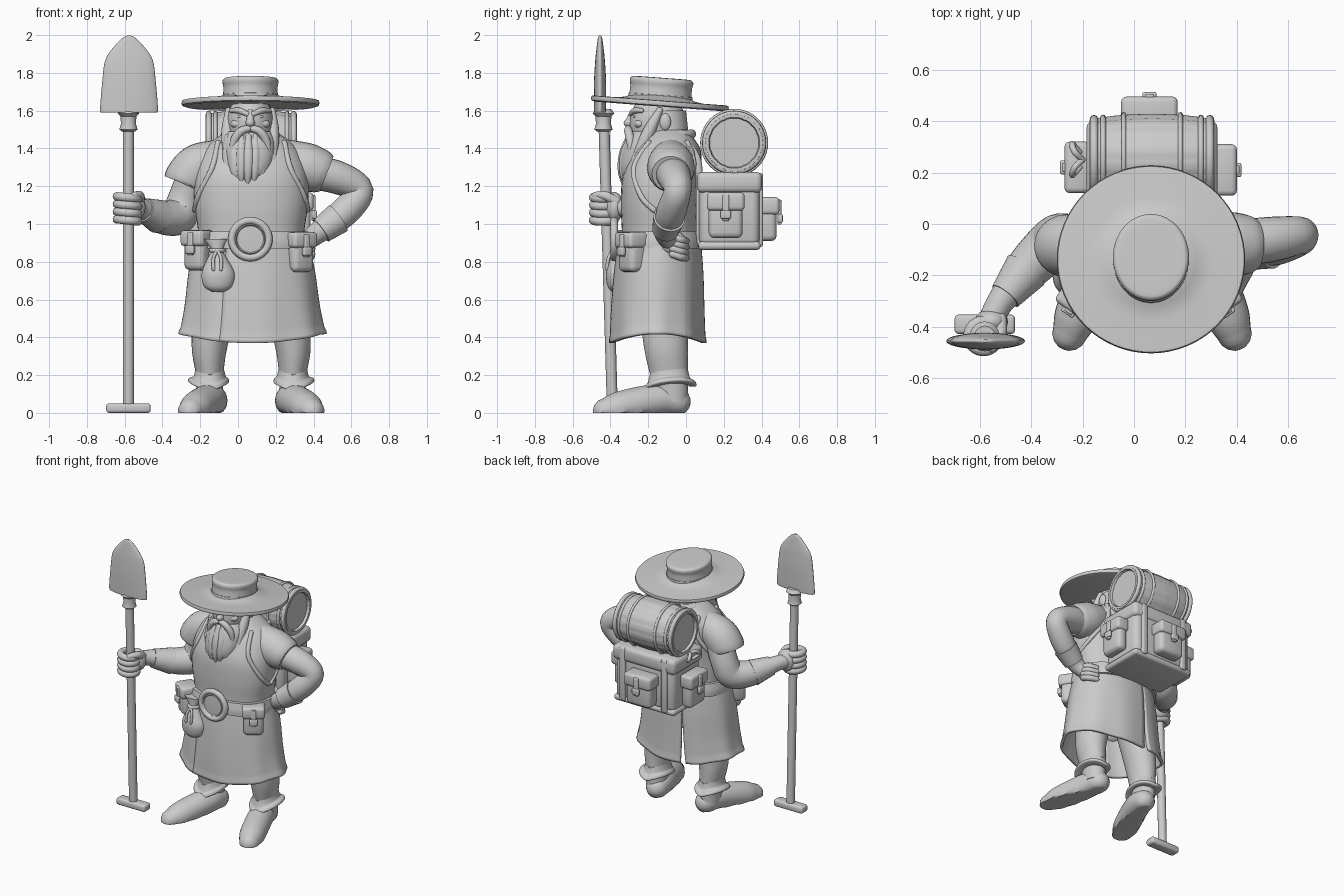
import bpy, bmesh
from math import sin, cos, pi, radians, copysign
from mathutils import Vector, Matrix

if "Cube" in bpy.data.objects:
    bpy.data.objects.remove(bpy.data.objects["Cube"], do_unlink=True)

clay = bpy.data.materials.new("plain grey")
clay.use_nodes = True
clay.diffuse_color = (0.6, 0.6, 0.6, 1)
clay.node_tree.nodes["Principled BSDF"].inputs["Base Color"].default_value = clay.diffuse_color
parts = []
MID = 0.07  # body centre line
move = Matrix.Translation


def turn(degrees, axis):
    return Matrix.Rotation(radians(degrees), 4, axis)


def add(name, bm, matrix=None):
    bmesh.ops.recalc_face_normals(bm, faces=bm.faces)
    if matrix:
        bm.transform(matrix)
    mesh = bpy.data.meshes.new(name)
    bm.to_mesh(mesh)
    bm.free()
    mesh.materials.append(clay)
    obj = bpy.data.objects.new(name, mesh)
    bpy.context.collection.objects.link(obj)
    parts.append(obj)
    return obj


def skin(name, rows, wrap=True, loop=False, matrix=None):
    """Surface through rows of points."""
    bm = bmesh.new()
    grid = [[bm.verts.new(p) for p in row] for row in rows]
    count = len(grid[0])
    pairs = list(zip(grid, grid[1:])) + ([(grid[-1], grid[0])] if loop else [])
    for low, high in pairs:
        for i in range(count if wrap else count - 1):
            j = (i + 1) % count
            bm.faces.new((low[i], low[j], high[j], high[i]))
    if wrap and not loop:
        bm.faces.new(grid[0])
        bm.faces.new(grid[-1])
    return add(name, bm, matrix)


def spline(points, steps=6):
    """Smooth curve through tuples of any length."""
    out = []
    last = len(points) - 1
    for i in range(last):
        quad = [points[max(0, min(last, i + k))] for k in (-1, 0, 1, 2)]
        for s in range(steps):
            t = s / steps
            out.append(tuple(b + t * ((c - a) + t * ((a + a - 5 * b + 4 * c - d)
                       + t * (3 * (b - c) + d - a))) / 2 for a, b, c, d in zip(*quad)))
    return out + [points[-1]]


def rim(angle, ring, power=0.85):
    z, cx, cy, rx, ry = ring
    c, s = cos(angle), sin(angle)
    return Vector((cx + rx * copysign(abs(c) ** power, c), cy + ry * copysign(abs(s) ** power, s), z))


def loft(name, rings, power=0.85, count=48):
    return skin(name, [[rim(2 * pi * i / count, r, power) for i in range(count)] for r in spline(rings)])


def tube(name, points, rounded=True, count=16):
    """Round limb through points given as x, y, z, radius."""
    path = spline(points)
    spots = [Vector(p[:3]) for p in path]
    sizes = [p[3] for p in path]
    tangents = [(spots[min(i + 1, len(spots) - 1)] - spots[max(i - 1, 0)]).normalized()
                for i in range(len(spots))]
    frame = tangents[0].to_track_quat('Z', 'Y')
    rows, before = [], tangents[0]
    for i, (spot, size, way) in enumerate(zip(spots, sizes, tangents)):
        frame = before.rotation_difference(way) @ frame
        before = way
        stages = [(0, 1)]
        dome = [(sin(a), cos(a)) for a in (0.4, 0.8, 1.2, 1.5)]
        if rounded and i == 0:
            stages = [(-h, w) for h, w in reversed(dome)] + stages
        if rounded and i == len(spots) - 1:
            stages += dome
        for h, w in stages:
            rows.append([spot + way * h * size + frame @ Vector((cos(2 * pi * k / count),
                        sin(2 * pi * k / count), 0)) * size * w for k in range(count)])
    return skin(name, rows)


def torus(name, spot, big, small, matrix=Matrix(), count=40):
    rows = [[((big + small * cos(v)) * cos(u), (big + small * cos(v)) * sin(u), small * sin(v))
             for v in (2 * pi * k / 10 for k in range(10))] for u in (2 * pi * i / count for i in range(count))]
    return skin(name, rows, loop=True, matrix=move(spot) @ matrix)


def lathe(name, profile, matrix, count=64, grooves=0):
    def reach(r, i):
        return r * (0.98 if grooves and i % grooves == 0 else 1)
    rows = [[(reach(r, i) * cos(2 * pi * i / count), reach(r, i) * sin(2 * pi * i / count), z)
             for i in range(count)] for r, z in profile]
    return skin(name, rows, matrix=matrix)


def ball(name, spot, size, matrix=Matrix()):
    bm = bmesh.new()
    bmesh.ops.create_uvsphere(bm, u_segments=24, v_segments=16, radius=1)
    return add(name, bm, move(spot) @ matrix @ Matrix.Diagonal((*size, 1)))


def box(name, spot, size, matrix=Matrix(), soft=0.02):
    bm = bmesh.new()
    bmesh.ops.create_cube(bm, size=1, matrix=Matrix.Diagonal((*size, 1)))
    bmesh.ops.bevel(bm, geom=bm.edges[:], offset=min(soft, min(size) * 0.45), segments=3,
                    profile=0.5, affect='EDGES')
    return add(name, bm, matrix @ move(spot))


def pouch(name, spot, width, depth, height, heading):
    place = move(spot) @ turn(heading, 'Z')
    box(name + "_body", (0, 0, -0.01), (width, depth, height), place, 0.03)
    box(name + "_flap", (0, -0.005, height * 0.3), (width + 0.02, depth + 0.02, height * 0.42), place, 0.02)
    box(name + "_strap", (0, -depth / 2 - 0.015, height * 0.15), (0.035, 0.02, height * 0.6), place, 0.006)
    box(name + "_clasp", (0, -depth / 2 - 0.02, 0), (0.055, 0.025, 0.045), place, 0.008)


# Torso, collar and belt
TORSO = [(0.8, MID, -0.14, 0.28, 0.21), (0.95, MID, -0.14, 0.28, 0.2), (1.1, MID, -0.145, 0.3, 0.2),
         (1.25, MID, -0.13, 0.3, 0.205), (1.38, MID, -0.1, 0.26, 0.18), (1.45, MID, -0.095, 0.19, 0.14),
         (1.5, MID, -0.1, 0.11, 0.11)]
loft("torso", TORSO)
torus("collar", (MID, -0.09, 1.46), 0.12, 0.025, turn(8, 'X'))
loft("belt", [(0.87, MID, -0.14, 0.31, 0.235), (0.91, MID, -0.14, 0.31, 0.235), (0.96, MID, -0.14, 0.3, 0.225)])
facing = turn(90, 'X')
torus("buckle_ring", (0.065, -0.38, 0.92), 0.098, 0.02, facing)
lathe("buckle_plate", [(0.1, 0), (0.082, 0.012), (0.076, 0.02), (0.07, 0.012), (0.02, 0.014)],
      move((0.065, -0.375, 0.92)) @ facing)


# Raised edges of the apron armholes
def on_torso(angle, z):
    return (*rim(radians(angle), min(spline(TORSO), key=lambda r: abs(r[0] - z))), 0.015)


for side, flip in (("left", lambda a: a), ("right", lambda a: 180 - a)):
    for place, ends in (("front", (-38, -48, -25, -5)), ("back", (38, 50, 25, 0))):
        tube(f"{side}_{place}_armhole_edge", [on_torso(flip(a), z) for a, z in zip(ends, (1.43, 1.29, 1.16, 1.08))])

# Split skirt: two panels overlapping in front, slit behind
SKIRT = spline([(0.96, MID, -0.14, 0.285, 0.21), (0.75, MID, -0.145, 0.325, 0.23),
                (0.55, MID, -0.15, 0.35, 0.24), (0.4, MID, -0.15, 0.378, 0.245)])


def panel(name, start, end, back_first, grow):
    rows = []
    for i, (z, cx, cy, rx, ry) in enumerate(SKIRT):
        t = i / (len(SKIRT) - 1)
        gap = radians(3) * t * t
        a = radians(start) + (gap if back_first else 0)
        b = radians(end) - (0 if back_first else gap)
        hem = grow + (0.015 if t > 0.92 else 0)
        row = []
        for k in range(49):
            angle = a + (b - a) * k / 48
            fold = 1 + hem + 0.018 * t * cos(9 * angle)
            drop = t * (0.02 - 0.05 * sin(angle) ** 2)
            row.append(rim(angle, (z + drop, cx, cy, rx * fold, ry * fold), 0.95))
        rows.append(row)
    skin(name, rows, wrap=False).modifiers.new("thickness", 'SOLIDIFY').thickness = 0.02


panel("skirt_left_panel", -114, 104.5, False, 0.03)
panel("skirt_right_panel", 105.5, 250, True, 0.022)

# Legs, boot cuffs and boots
for side, s in (("left", 1), ("right", -1)):
    def leg(z, dx, y, rx, ry):
        return (z, MID + s * dx, y, rx, ry)
    loft(side + "_leg", [leg(0.06, 0.215, -0.07, 0.07, 0.08), leg(0.2, 0.22, -0.09, 0.073, 0.1),
                         leg(0.4, 0.215, -0.11, 0.1, 0.12), leg(0.85, 0.13, -0.13, 0.14, 0.15)], 1)
    cuff = loft(side + "_boot_cuff", [leg(0.13, 0.22, -0.085, 0.07, 0.1), leg(0.125, 0.225, -0.085, 0.106, 0.138),
                                      leg(0.145, 0.225, -0.085, 0.104, 0.136), leg(0.165, 0.22, -0.09, 0.085, 0.115),
                                      leg(0.21, 0.22, -0.09, 0.075, 0.102)], 1)
    for v in cuff.data.vertices:  # higher at the sides, low at front
        v.co.z += 0.035 * abs(v.co.x - MID - s * 0.22) / 0.1 + 0.1 * (v.co.y + 0.09)
    foot = [(0.2, -0.05, 0.06, 0.075), (0.215, -0.13, 0.07, 0.085), (0.255, -0.25, 0.05, 0.088),
            (0.295, -0.36, 0.025, 0.085), (0.32, -0.425, 0.01, 0.068)]
    boot = tube(side + "_boot", [(MID + s * x, y, z, r) for x, y, z, r in foot], count=24)
    for v in boot.data.vertices:
        v.co.z = max(v.co.z, 0)

# Left arm, hand on hip
tube("left_sleeve", [(0.18, -0.08, 1.37, 0.09), (0.34, -0.08, 1.31, 0.125), (0.43, -0.08, 1.28, 0.118),
                     (0.47, -0.08, 1.265, 0.1)], False, 24)
tube("left_arm", [(0.36, -0.08, 1.28, 0.09), (0.53, -0.06, 1.245, 0.088), (0.645, -0.045, 1.175, 0.073),
                  (0.56, -0.08, 1.06, 0.078), (0.43, -0.11, 0.96, 0.06), (0.37, -0.09, 0.91, 0.048)], count=24)
tube("left_cuff", [(0.53, -0.09, 1.03, 0.084), (0.44, -0.11, 0.965, 0.07)], False, 24)
ball("left_palm", (0.36, -0.07, 0.9), (0.045, 0.07, 0.06), turn(30, 'X'))
for k in range(4):
    z = 0.93 - 0.03 * k
    tube("left_finger", [(0.39, -0.07, z, 0.02), (0.38, -0.025, z - 0.015, 0.02), (0.33, 0, z - 0.02, 0.018)])

# Right arm, holding the shovel
tube("right_sleeve", [(-0.05, -0.09, 1.36, 0.09), (-0.2, -0.085, 1.31, 0.12), (-0.27, -0.085, 1.235, 0.122),
                      (-0.285, -0.085, 1.21, 0.108)], False, 24)
tube("right_arm", [(-0.22, -0.07, 1.28, 0.095), (-0.28, -0.05, 1.13, 0.092), (-0.32, -0.08, 1.04, 0.098),
                   (-0.42, -0.18, 1.04, 0.085), (-0.51, -0.29, 1.08, 0.055), (-0.55, -0.36, 1.09, 0.05)], count=24)
tube("right_cuff", [(-0.42, -0.18, 1.04, 0.09), (-0.5, -0.28, 1.075, 0.064)], False, 24)
ball("right_palm", (-0.555, -0.38, 1.09), (0.065, 0.05, 0.08))
for k in range(4):
    torus("right_finger", (-0.585, -0.435, 1.02 + 0.04 * k), 0.055, 0.024, turn(6, 'Y'))
tube("right_thumb", [(-0.52, -0.37, 1.12, 0.026), (-0.52, -0.43, 1.15, 0.024), (-0.55, -0.48, 1.15, 0.02)])

# Shovel
tube("shovel_shaft", [(-0.58, -0.39, 0.03, 0.029), (-0.58, -0.435, 1.55, 0.029)], False)
box("shovel_grip", (-0.58, -0.39, 0.025), (0.235, 0.075, 0.05), soft=0.015)
lathe("shovel_collar", [(0.035, 0), (0.048, 0.01), (0.04, 0.04), (0.042, 0.08), (0.058, 0.095), (0.04, 0.12)],
      move((-0.58, -0.437, 1.49)), 24)
loft("shovel_blade", [(z, -0.577, -0.455, w, d) for z, w, d in (
    (1.59, 0.145, 0.03), (1.61, 0.153, 0.032), (1.75, 0.142, 0.032), (1.86, 0.128, 0.026),
    (1.92, 0.095, 0.02), (1.98, 0.04, 0.012), (1.997, 0.01, 0.006))], 1)

# Head and face
ball("head", (0.065, -0.15, 1.53), (0.125, 0.15, 0.17))
loft("neck", [(1.42, MID, -0.09, 0.12, 0.11), (1.6, MID, -0.1, 0.11, 0.1)], 1)
ball("nose", (0.065, -0.295, 1.535), (0.025, 0.035, 0.025))
tube("nose_bridge", [(0.065, -0.28, 1.59, 0.018), (0.065, -0.3, 1.545, 0.02)])
for s in (-1, 1):
    def face(dx, y, z, r):
        return (0.065 + s * dx, y, z, r)
    tube("brow", [face(0.015, -0.29, 1.582, 0.014), face(0.06, -0.27, 1.6, 0.016), face(0.1, -0.235, 1.6, 0.012)])
    ball("eye", face(0.05, -0.272, 1.568, 0)[:3], (0.02, 0.01, 0.008))
    ball("cheek", face(0.06, -0.245, 1.53, 0)[:3], (0.045, 0.03, 0.026))
    ball("ear", face(0.12, -0.11, 1.54, 0)[:3], (0.018, 0.03, 0.045))
    tube("moustache", [face(0.01, -0.305, 1.505, 0.018), face(0.05, -0.305, 1.49, 0.022),
                       face(0.085, -0.295, 1.44, 0.022), face(0.1, -0.295, 1.37, 0.008)])
    tube("side_whisker", [face(0.115, -0.14, 1.6, 0.018), face(0.12, -0.2, 1.48, 0.034), face(0.115, -0.27, 1.33, 0.024)])

# Beard with hanging locks
loft("beard", [(1.49, 0.06, -0.21, 0.115, 0.08), (1.42, 0.06, -0.24, 0.135, 0.09), (1.32, 0.06, -0.27, 0.12, 0.083),
               (1.25, 0.05, -0.28, 0.095, 0.065), (1.21, 0.04, -0.29, 0.03, 0.03)], 1)
for k in range(-3, 4):
    x = 0.055 + 0.036 * k
    y = 0.007 * k * k
    tube("beard_lock", [(x, y - 0.3, 1.46, 0.018), (x, y - 0.325, 1.37, 0.03),
                        (x * 0.97, y - 0.335, 1.28, 0.026), (x * 0.92, y - 0.33, 1.21 + 0.005 * k * k, 0.01)])

# Wide hat, tipped back
tilt = move((0.066, -0.138, 1.64)) @ turn(-4.3, 'X')
lathe("hat_brim", [(0.1, -0.01), (0.345, -0.018), (0.362, -0.012), (0.366, 0), (0.362, 0.012),
                   (0.345, 0.014), (0.24, 0.012), (0.18, 0.022), (0.15, 0.04)], tilt)
oval = tilt @ Matrix.Diagonal((0.93, 1.06, 1, 1))
lathe("hat_crown", spline([(0.166, 0), (0.158, 0.03), (0.154, 0.08), (0.159, 0.11), (0.154, 0.127), (0.13, 0.134),
                           (0.02, 0.134)]), oval)
lathe("hat_band", [(0.15, 0.015), (0.163, 0.018), (0.159, 0.042), (0.15, 0.045)], oval)

# Belt pouches and tied sack
pouch("left_belt_pouch", (0.322, -0.28, 0.855), 0.135, 0.115, 0.2, 35)
pouch("right_belt_pouch", (-0.212, -0.28, 0.865), 0.125, 0.11, 0.2, -35)
loft("sack", [(0.64, -0.105, -0.37, 0.03, 0.02), (0.67, -0.105, -0.365, 0.075, 0.05), (0.74, -0.105, -0.365, 0.087, 0.058),
              (0.82, -0.11, -0.36, 0.05, 0.04), (0.86, -0.11, -0.355, 0.03, 0.03), (0.92, -0.12, -0.35, 0.065, 0.035)], 1)
torus("sack_tie", (-0.11, -0.355, 0.86), 0.034, 0.011)
for dx in (-0.02, 0.02):
    tube("sack_cord", [(-0.11, -0.39, 0.86, 0.009), (-0.11 + dx, -0.41, 0.82, 0.009), (-0.11 + dx, -0.42, 0.76, 0.009)])

# Backpack
box("pack_body", (MID, 0.23, 1.06), (0.48, 0.32, 0.36), soft=0.04)
box("pack_lid", (MID, 0.23, 1.22), (0.51, 0.345, 0.11), soft=0.03)
box("pack_base", (MID, 0.23, 0.885), (0.495, 0.33, 0.045), soft=0.02)
for s in (-1, 1):
    box("pack_strap", (MID + s * 0.17, 0.23, 1.075), (0.045, 0.355, 0.39), soft=0.012)
    tube("shoulder_strap", [(MID + s * 0.16, 0.07, 1.2, 0.02), (MID + s * 0.16, 0.06, 1.34, 0.02),
                            (MID + s * 0.15, 0, 1.42, 0.018), (MID + s * 0.17, -0.12, 1.43, 0.016)])
pouch("pack_back_pouch", (0.06, 0.43, 1.03), 0.2, 0.1, 0.22, 180)
pouch("pack_left_pouch", (0.345, 0.21, 1.05), 0.18, 0.08, 0.23, 90)
pouch("pack_right_pouch", (-0.215, 0.22, 1.03), 0.18, 0.08, 0.23, -90)

# Barrel lashed on top
sideways = turn(90, 'Y')
half = spline([(0.152, 0.243), (0.168, 0.13), (0.174, 0)], 5)
sweep = [(0.13, 0.225), (0.135, 0.243)] + half
lathe("barrel", [(r, -z) for r, z in sweep] + [(r, z) for r, z in reversed(sweep[:-1])],
      move((MID, 0.255, 1.43)) @ sideways, 80, 5)
for s in (-1, 1):
    for dx, big, small in ((0.225, 0.153, 0.016), (0.19, 0.159, 0.011), (0.11, 0.17, 0.01)):
        torus("barrel_hoop", (MID + s * dx, 0.255, 1.43), big, small, sideways)
for heading in (0.03, -0.03):
    tube("rope_bow", [(-0.2, 0.25, 1.28, 0.012), (-0.23, 0.25 + heading, 1.3, 0.012),
                      (-0.24, 0.25 + 2 * heading, 1.27, 0.012), (-0.21, 0.25 + heading, 1.24, 0.01)])

# Smooth shading with crisp edges
bpy.ops.object.select_all(action='DESELECT')
for obj in parts:
    obj.select_set(True)
bpy.context.view_layer.objects.active = parts[0]
bpy.ops.object.shade_smooth_by_angle(angle=radians(40))
